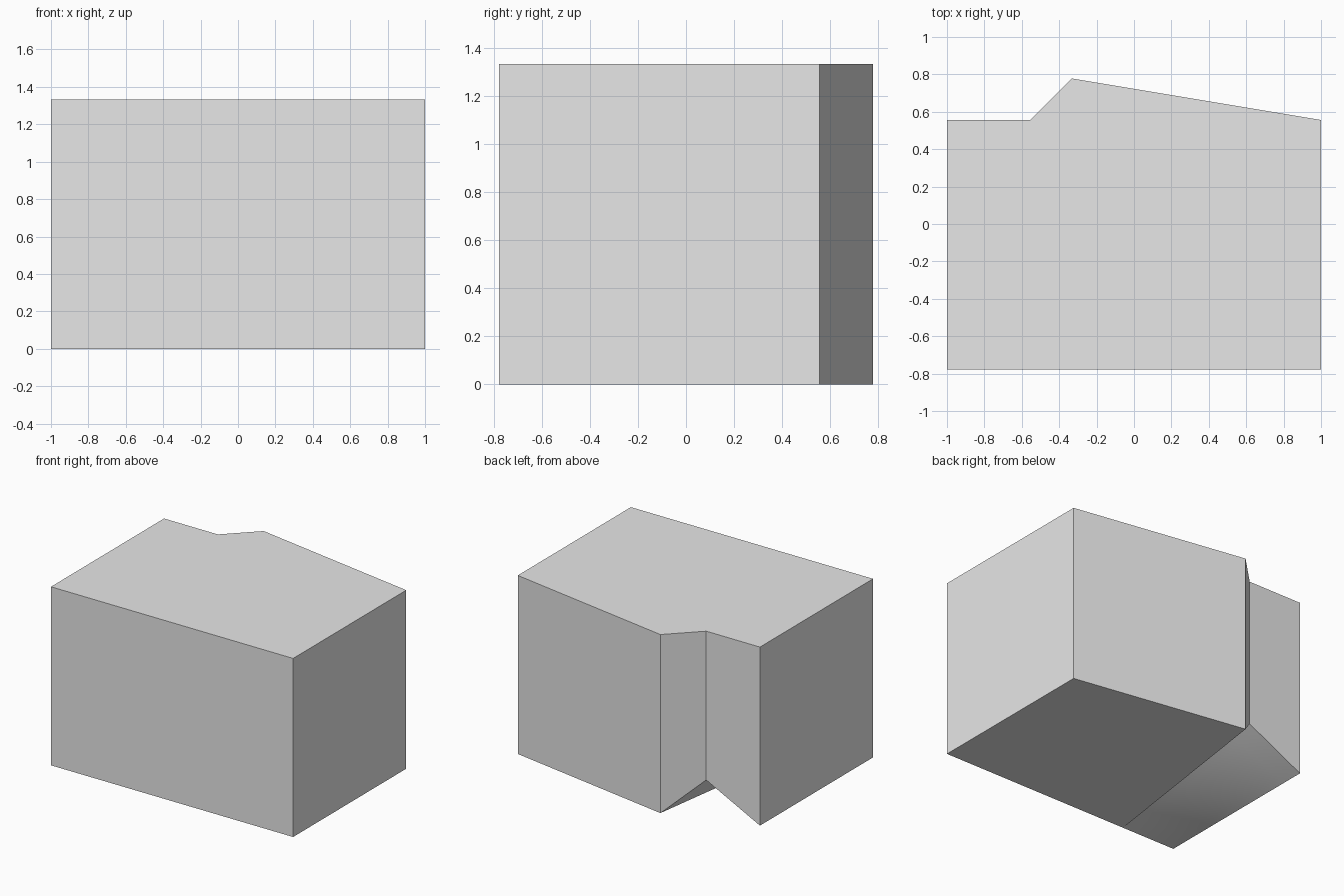
import bpy
import bmesh
import math
from mathutils import Vector

if "Cube" in bpy.data.objects:
    bpy.data.objects.remove(bpy.data.objects["Cube"])

HEIGHT, FRONT, BACK = 1.333, -0.778, 0.556
STEPS = 8

# Material
grey = bpy.data.materials.new("light grey")
grey.use_nodes = True
color = (0.8, 0.8, 0.8, 1.0)
grey.diffuse_color = color
grey.node_tree.nodes["Principled BSDF"].inputs["Base Color"].default_value = color

bm = bmesh.new()


def vert(x, y, z=0.0):
    return bm.verts.new((x, y, z))


# Twisted underside patch: three corners on the ground, the notch corner raised
front_right = Vector((-1, FRONT, 0))
front_mid = Vector((-0.556, FRONT, 0))
back_right = Vector((-1, BACK, 0))
notch = Vector((-0.556, BACK, 0.222))
grid = []
for j in range(STEPS + 1):
    v = j / STEPS
    start, end = front_right.lerp(back_right, v), front_mid.lerp(notch, v)
    grid.append([bm.verts.new(start.lerp(end, i / STEPS)) for i in range(STEPS + 1)])
for low, high in zip(grid, grid[1:]):
    for i in range(STEPS):
        bm.faces.new((low[i], low[i + 1], high[i + 1], high[i]))

front_edge, back_edge = grid[0], grid[-1]
right_edge = [row[0] for row in grid]
inner_edge = [row[-1] for row in grid]

# Remaining ground corners and the flat underside
front_left = vert(1, FRONT)
back_left = vert(1, BACK)
peak = vert(-0.333, 0.778)
bm.faces.new((front_left, back_left, peak, inner_edge[0]))
bm.faces.new([peak] + inner_edge)

# Walls, each rising from a chain of bottom points
chains = [
    front_edge + [front_left],
    [front_left, back_left],
    [back_left, peak],
    [peak, back_edge[-1]],
    back_edge[::-1],
    right_edge[::-1],
]
tops = [vert(c[0].co.x, c[0].co.y, HEIGHT) for c in chains]
for i, chain in enumerate(chains):
    bm.faces.new(chain + [tops[(i + 1) % len(tops)], tops[i]])

# Top
bm.faces.new(tops)
bmesh.ops.recalc_face_normals(bm, faces=bm.faces)

mesh = bpy.data.meshes.new("notched_block")
bm.to_mesh(mesh)
bm.free()
mesh.materials.append(grey)
block = bpy.data.objects.new("notched_block", mesh)
bpy.context.collection.objects.link(block)

# Smooth twisted patch, sharp edges elsewhere
bpy.ops.object.select_all(action="DESELECT")
block.select_set(True)
bpy.context.view_layer.objects.active = block
bpy.ops.object.shade_smooth_by_angle(angle=math.radians(20))
